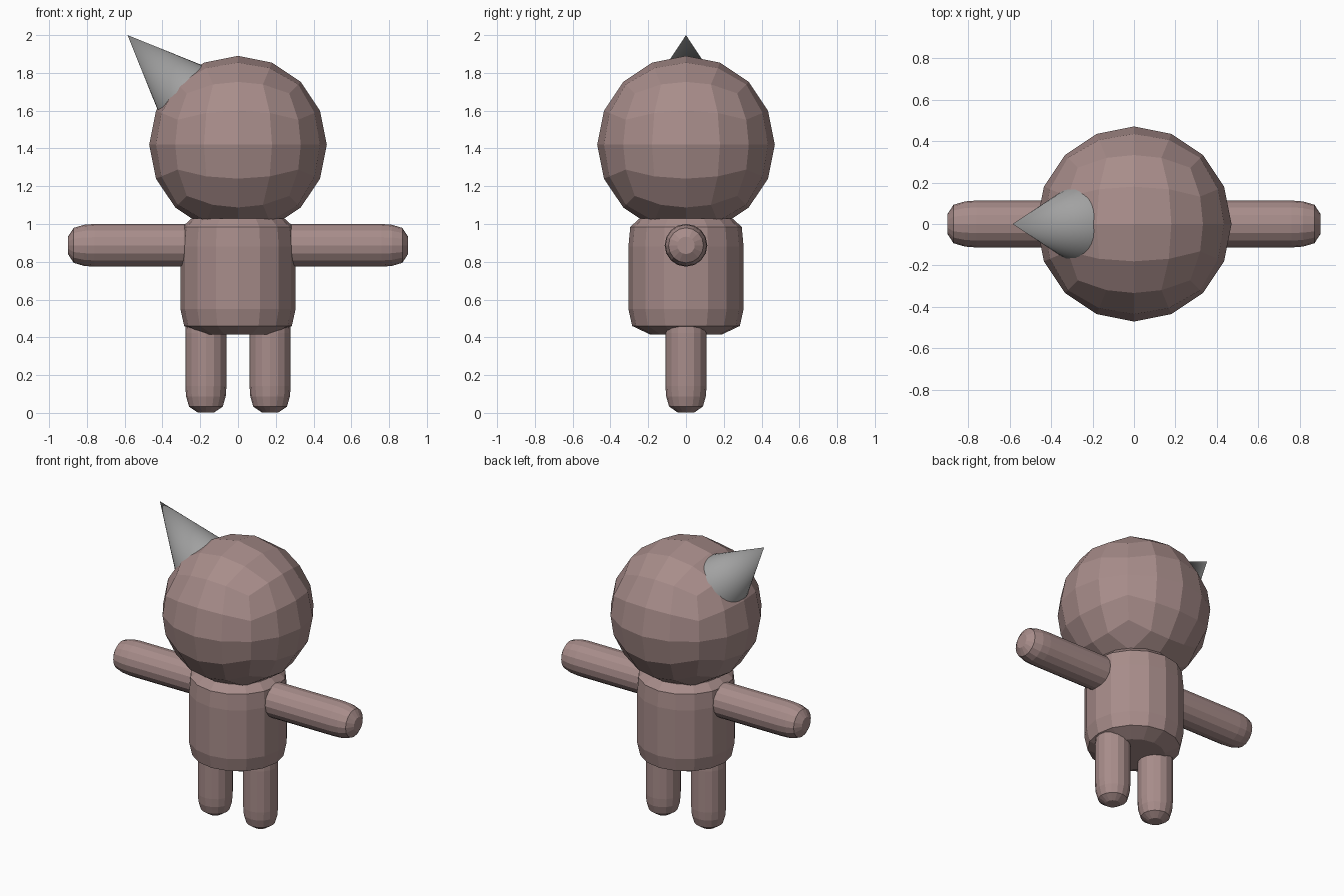
import bpy, bmesh, math
from mathutils import Vector, Matrix

if "Cube" in bpy.data.objects:
    bpy.data.objects.remove(bpy.data.objects["Cube"])


def material(name, rgb):
    m = bpy.data.materials.new(name)
    m.diffuse_color = (*rgb, 1)
    m.use_nodes = True
    m.node_tree.nodes["Principled BSDF"].inputs["Base Color"].default_value = m.diffuse_color
    return m


SKIN = material("dusty pink", (0.39, 0.265, 0.255))
GREY = material("horn grey", (0.36, 0.36, 0.36))


def finish(name, bm, mat, matrix=Matrix()):
    bm.transform(matrix)
    bmesh.ops.recalc_face_normals(bm, faces=bm.faces)
    me = bpy.data.meshes.new(name)
    bm.to_mesh(me)
    bm.free()
    me.materials.append(mat)
    ob = bpy.data.objects.new(name, me)
    bpy.context.collection.objects.link(ob)
    return ob


def lathe(name, profile, sides, mat, matrix=Matrix()):
    """Closed solid turned about z from (radius, height) pairs."""
    bm = bmesh.new()
    rings = [[bm.verts.new((r * math.cos(2 * math.pi * i / sides),
                            r * math.sin(2 * math.pi * i / sides), z))
              for i in range(sides)] for r, z in profile]
    for a, b in zip(rings, rings[1:]):
        for i in range(sides):
            j = (i + 1) % sides
            bm.faces.new((a[i], a[j], b[j], b[i]))
    bm.faces.new(rings[0][::-1])
    bm.faces.new(rings[-1])
    return finish(name, bm, mat, matrix)


# head: faceted ball made from a cube with a 4 x 4 grid on each side
bm = bmesh.new()
bmesh.ops.create_cube(bm, size=2)
bmesh.ops.subdivide_edges(bm, edges=bm.edges[:], cuts=3, use_grid_fill=True)
for v in bm.verts:
    v.co = Vector([math.tan(c * math.pi / 4) for c in v.co]).normalized() * 0.47
finish("head", bm, SKIN, Matrix.Translation((0, 0, 1.42)))

# torso: barrel with chamfered ends
lathe("torso", [(0.19, 0.415), (0.285, 0.46), (0.305, 0.55), (0.305, 0.88),
                (0.295, 0.985), (0.245, 1.03)], 16, SKIN)

# limbs: capsules with the rounded end at height 0, the other end in the torso
def capsule(length, r):
    end = [(0.045, 0.0), (0.09, 0.03), (0.106, 0.085)]
    end = [(a * r / 0.11, z) for a, z in end] + [(r, 0.14)]
    return end + [(a, length - z) for a, z in reversed(end)]


for side, label in ((-1, "left"), (1, "right")):
    lathe(label + "_leg", capsule(0.56, 0.109), 16, SKIN,
          Matrix.Translation((side * 0.17, 0, 0.003)))
    lathe(label + "_arm", capsule(0.75, 0.113), 16, SKIN,
          Matrix.Translation((side * 0.9, 0, 0.887))
          @ Matrix.Rotation(-side * math.pi / 2, 4, 'Y'))

# horn: smooth cone leaning out of one side of the head
length, radius = 0.47, 0.2
bm = bmesh.new()
bmesh.ops.create_cone(bm, cap_ends=True, segments=32, radius1=radius,
                      radius2=0, depth=length)
bm.transform(Matrix.Translation((0, 0, -length / 2)))
horn = finish("horn", bm, GREY, Matrix.Translation((-0.585, 0, 2.0))
              @ Matrix.Rotation(-math.pi / 4, 4, 'Y'))
bpy.context.view_layer.objects.active = horn
horn.select_set(True)
bpy.ops.object.shade_smooth_by_angle(angle=math.radians(40))
